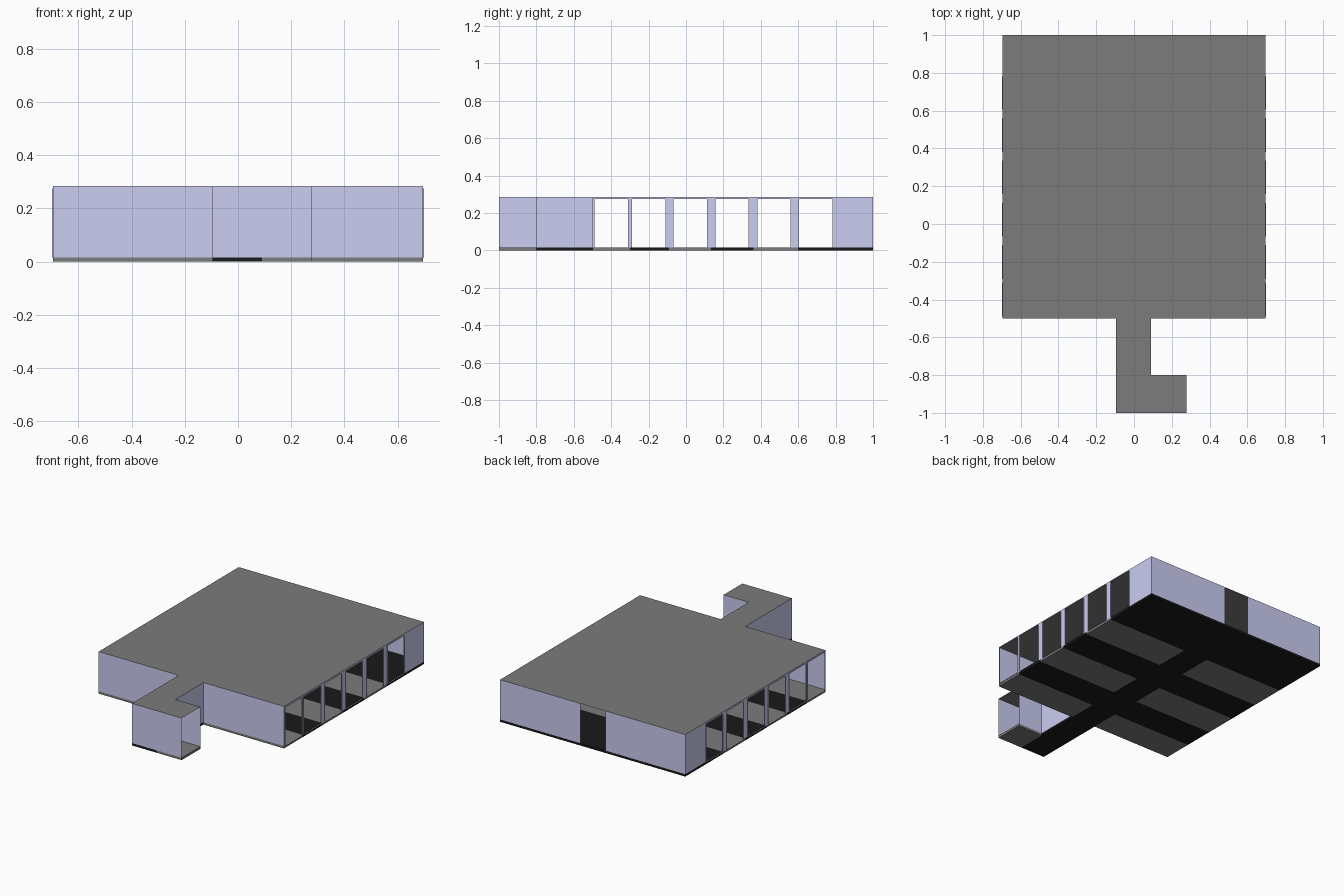
import bpy

if "Cube" in bpy.data.objects:
    bpy.data.objects.remove(bpy.data.objects["Cube"])

FLOOR, TOP = 0.016, 0.285           # floor surface and roof heights
HX, HY0, HY1 = 0.695, -0.5, 1.0     # hall extents
CX0, CX1, CY0 = -0.095, 0.09, -1.0  # entrance passage extents
BX, BY = 0.278, -0.8                # side branch of the passage
WIN_TOP, REVEAL = 0.275, 0.70
WINDOWS = [(-0.49, -0.31), (-0.29, -0.11), (-0.067, 0.112),
           (0.158, 0.335), (0.382, 0.56), (0.605, 0.782)]


def material(name, rgb):
    m = bpy.data.materials.new(name)
    m.diffuse_color = (*rgb, 1)
    m.use_nodes = True
    m.node_tree.nodes["Principled BSDF"].inputs["Base Color"].default_value = m.diffuse_color
    return m


LILAC = material("lilac", (0.60, 0.61, 0.88))
BLACK = material("black", (0.01, 0.01, 0.01))
GREY = material("grey", (0.2, 0.2, 0.2))


def build(name, quads, mat):
    verts = [v for q in quads for v in q]
    faces = [tuple(range(4 * i, 4 * i + 4)) for i in range(len(quads))]
    me = bpy.data.meshes.new(name)
    me.from_pydata(verts, [], faces)
    me.materials.append(mat)
    ob = bpy.data.objects.new(name, me)
    bpy.context.collection.objects.link(ob)
    return ob


def upright(x0, y0, x1, y1, z0=FLOOR, z1=TOP):
    return [(x0, y0, z0), (x1, y1, z0), (x1, y1, z1), (x0, y0, z1)]


def flat(x0, x1, y0, y1, z):
    return [(x0, y0, z), (x1, y0, z), (x1, y1, z), (x0, y1, z)]


def slab(x0, x1, y0, y1):
    c = [(x0, y0), (x1, y0), (x1, y1), (x0, y1)]
    sides = [upright(*c[i], *c[(i + 1) % 4], 0, FLOOR) for i in range(4)]
    return sides + [flat(x0, x1, y0, y1, FLOOR), flat(x0, x1, y0, y1, 0)[::-1]]


# Floor: dark centre aisle, alternating bays on both sides, dark back row
bays = [HY0, -0.30, -0.09, 0.135, 0.36, 0.60, HY1]
dark, light = slab(CX0, CX1, CY0, HY1), slab(CX1, BX, CY0, BY)
for i, (a, b) in enumerate(zip(bays, bays[1:])):
    for x0, x1 in ((-HX, CX0), (CX1, HX)):
        (dark if i % 2 else light).extend(slab(x0, x1, a, b))
build("dark_floor", dark, BLACK)
build("light_floor", light, GREY)

# Roof over hall, passage and branch
build("roof", [flat(-HX, HX, HY0, HY1, TOP), flat(CX0, CX1, CY0, HY0, TOP),
               flat(CX1, BX, CY0, BY, TOP)], GREY)

# Hall end walls, each with a full-height opening on the aisle
build("front_wall", [upright(-HX, HY0, CX0, HY0), upright(CX1, HY0, HX, HY0)], LILAC)
build("back_wall", [upright(CX0, HY1, -HX, HY1), upright(HX, HY1, CX1, HY1)], LILAC)

# Passage walls; the branch end stays open
build("passage_walls", [upright(CX0, HY0, CX0, CY0), upright(CX0, CY0, CX1, CY0),
                        upright(CX1, CY0, BX, CY0), upright(BX, BY, CX1, BY),
                        upright(CX1, BY, CX1, HY0)], LILAC)

# Side walls: piers, header and projecting window reveals
edges = [HY0] + [y for w in WINDOWS for y in w] + [HY1]
for side, s in (("left", -1), ("right", 1)):
    x, xr = s * HX, s * REVEAL
    wall = [upright(x, a, x, b, FLOOR, WIN_TOP) for a, b in zip(edges[::2], edges[1::2])]
    wall.append(upright(x, HY0, x, HY1, WIN_TOP, TOP))
    build(side + "_wall", wall if s > 0 else [q[::-1] for q in wall], LILAC)
    frames = []
    for a, b in WINDOWS:
        frames += [upright(x, y, xr, y, FLOOR, WIN_TOP) for y in (a, b)]
        frames += [flat(x, xr, a, b, z) for z in (FLOOR, WIN_TOP)]
    build(side + "_window_reveals", frames, LILAC)
